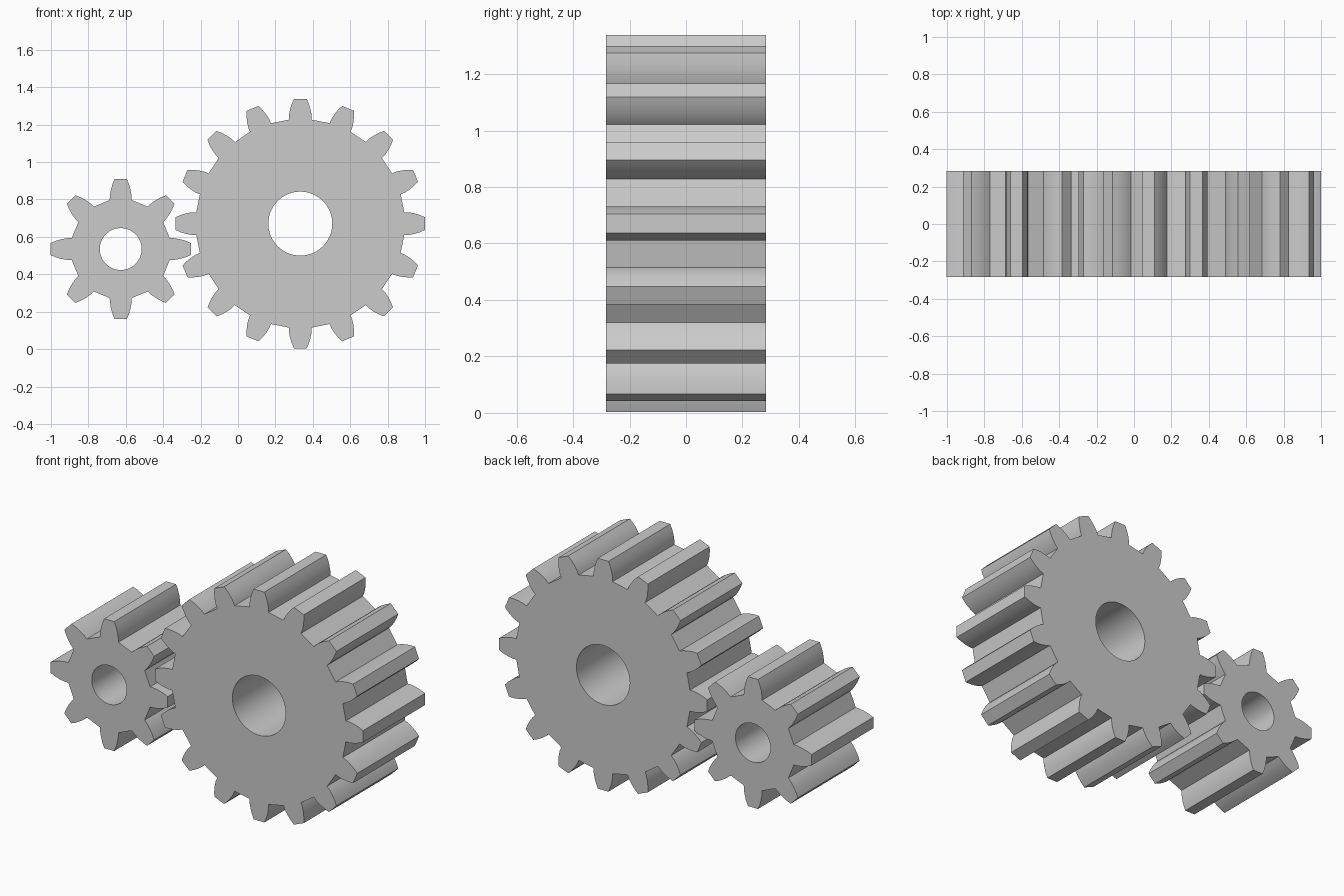
import bpy, bmesh
from math import sin, cos, pi

if "Cube" in bpy.data.objects:
    bpy.data.objects.remove(bpy.data.objects["Cube"])

DEPTH = 0.283   # half thickness along y
HOLE_SEGS = 64


def gear(name, cx, cz, teeth, flank, hole_r):
    """Extruded spur gear; flank = (radius, half width) from root to tip."""
    # outline: each tooth rises on one flank and falls on the other
    outline = []
    tooth = [(r, -w) for r, w in flank] + [(r, w) for r, w in reversed(flank)]
    for i in range(teeth):
        a = 2 * pi * i / teeth
        for r, w in tooth:
            outline.append((cx + r * cos(a) - w * sin(a), cz + r * sin(a) + w * cos(a)))
    bore = [(cx + hole_r * cos(2 * pi * k / HOLE_SEGS), cz + hole_r * sin(2 * pi * k / HOLE_SEGS))
            for k in range(HOLE_SEGS)]

    # front face with the bore left open
    bm = bmesh.new()
    edges = []
    for loop in (outline, bore):
        vs = [bm.verts.new((x, -DEPTH, z)) for x, z in loop]
        edges += [bm.edges.new((vs[i], vs[(i + 1) % len(vs)])) for i in range(len(vs))]
    bmesh.ops.triangle_fill(bm, edges=edges, use_beauty=True)

    # extrude to the back face
    ext = bmesh.ops.extrude_face_region(bm, geom=bm.faces[:], use_keep_orig=True)
    moved = [g for g in ext["geom"] if isinstance(g, bmesh.types.BMVert)]
    bmesh.ops.translate(bm, verts=moved, vec=(0, 2 * DEPTH, 0))
    bmesh.ops.recalc_face_normals(bm, faces=bm.faces[:])

    mesh = bpy.data.meshes.new(name)
    bm.to_mesh(mesh)
    bm.free()
    ob = bpy.data.objects.new(name, mesh)
    bpy.context.collection.objects.link(ob)
    bpy.ops.object.select_all(action='DESELECT')
    ob.select_set(True)
    bpy.context.view_layer.objects.active = ob
    bpy.ops.object.shade_smooth_by_angle(angle=pi / 9)
    return ob


# large driven gear
gear("large_gear", 0.333, 0.671, 16,
     [(0.556, 0.0605), (0.58, 0.0605), (0.61, 0.055), (0.64, 0.046), (0.667, 0.034)], 0.171)

# small pinion
gear("small_gear", -0.627, 0.535, 8,
     [(0.262, 0.059), (0.285, 0.058), (0.315, 0.053), (0.347, 0.044), (0.375, 0.032)], 0.112)
